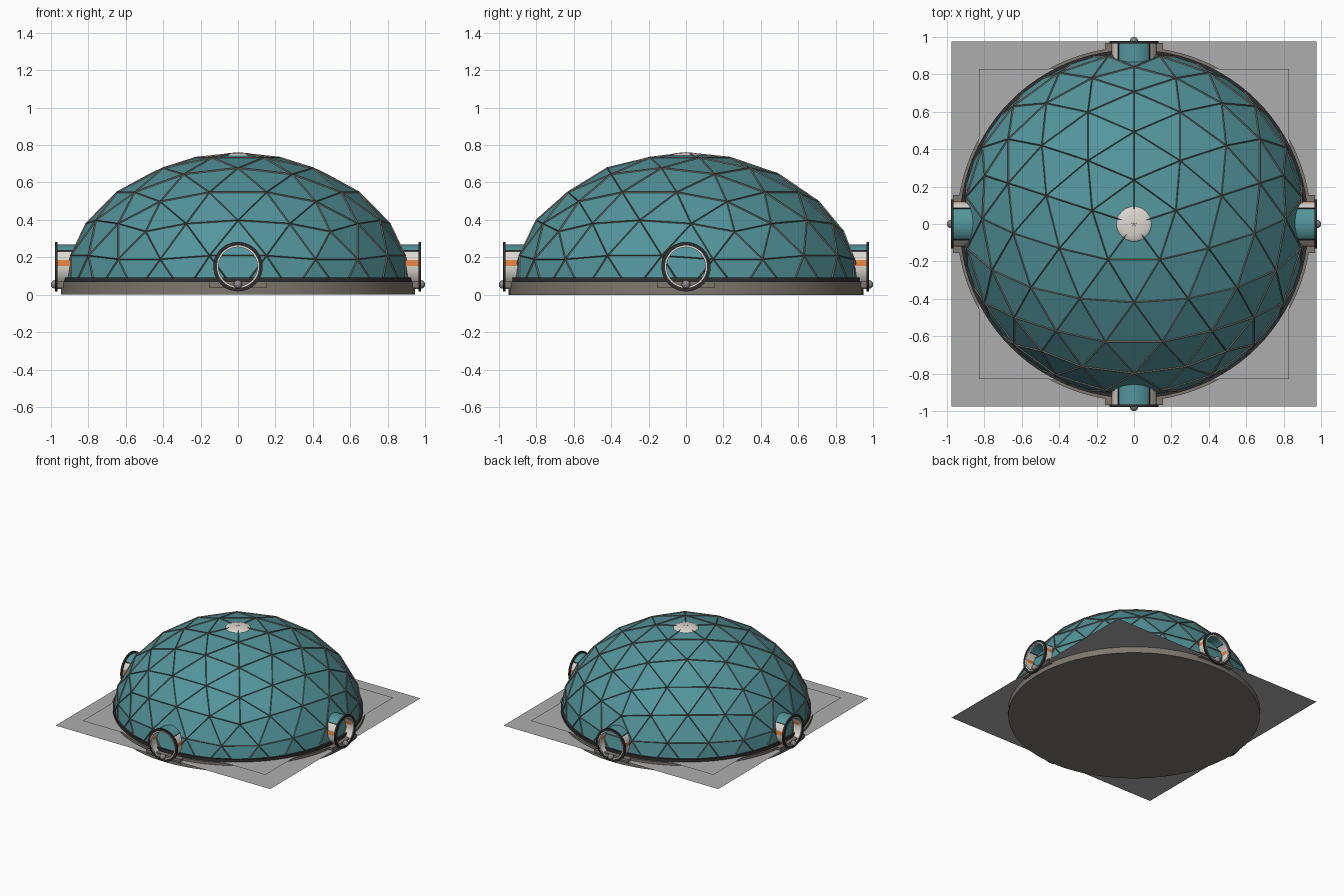
import bpy, bmesh, math
from mathutils import Matrix, Vector

if "Cube" in bpy.data.objects:
    bpy.data.objects.remove(bpy.data.objects["Cube"])


def mat(name, r, g, b):
    m = bpy.data.materials.new(name)
    m.diffuse_color = (r, g, b, 1)
    m.use_nodes = True
    m.node_tree.nodes["Principled BSDF"].inputs["Base Color"].default_value = m.diffuse_color
    return m


TEAL = mat("teal_panel", 0.085, 0.30, 0.33)
STRUT = mat("strut_metal", 0.19, 0.165, 0.14)
STONE = mat("base_stone", 0.21, 0.185, 0.16)
DARK = mat("dark_trim", 0.03, 0.03, 0.032)
WHITE = mat("off_white", 0.72, 0.69, 0.63)
ORANGE = mat("orange_stripe", 0.75, 0.22, 0.05)
GROUND = mat("ground_grey", 0.42, 0.42, 0.42)
STEEL = mat("steel", 0.25, 0.25, 0.25)


def finish(bm, name, material, smooth=False):
    me = bpy.data.meshes.new(name)
    bm.to_mesh(me)
    bm.free()
    ob = bpy.data.objects.new(name, me)
    bpy.context.collection.objects.link(ob)
    me.materials.append(material)
    if smooth:
        bpy.ops.object.select_all(action='DESELECT')
        ob.select_set(True)
        bpy.context.view_layer.objects.active = ob
        bpy.ops.object.shade_smooth_by_angle(angle=math.radians(35))
    return ob


def four_sides(bm):
    """Repeat a front (-y) part on all four sides."""
    geom = bm.verts[:] + bm.edges[:] + bm.faces[:]
    for k in (1, 2, 3):
        new = bmesh.ops.duplicate(bm, geom=geom)["geom"]
        verts = [v for v in new if isinstance(v, bmesh.types.BMVert)]
        bmesh.ops.rotate(bm, verts=verts, cent=(0, 0, 0),
                         matrix=Matrix.Rotation(k * math.pi / 2, 3, 'Z'))


def add_arc(bm, r0, r1, a0, a1, y0, y1, zc=0.15):
    """Curved slab round the port axis; angles in degrees from straight up."""
    full = abs(a1 - a0) >= 360
    n = max(2, round(abs(a1 - a0) / 7.5))
    rings = []
    for i in range(n if full else n + 1):
        t = math.radians(a0 + (a1 - a0) * i / n)
        rings.append([bm.verts.new((r * math.sin(t), y, zc + r * math.cos(t)))
                      for r, y in ((r0, y0), (r1, y0), (r1, y1), (r0, y1))])
    for i in range(n):
        p, q = rings[i], rings[(i + 1) % len(rings)]
        for j in range(4):
            k = (j + 1) % 4
            bm.faces.new((p[j], p[k], q[k], q[j]))
    if not full:
        bm.faces.new(rings[0][::-1])
        bm.faces.new(rings[-1])


def port_part(name, material, slabs):
    bm = bmesh.new()
    for s in slabs:
        add_arc(bm, *s)
    four_sides(bm)
    bmesh.ops.recalc_face_normals(bm, faces=bm.faces)
    return finish(bm, name, material, True)


def cylinder(name, material, r, z0, z1):
    bm = bmesh.new()
    bmesh.ops.create_cone(bm, cap_ends=True, segments=96, radius1=r, radius2=r,
                          depth=z1 - z0,
                          matrix=Matrix.Translation((0, 0, (z0 + z1) / 2)))
    return finish(bm, name, material, True)


def square(name, half, z):
    bm = bmesh.new()
    bmesh.ops.create_grid(bm, x_segments=1, y_segments=1, size=half,
                          matrix=Matrix.Translation((0, 0, z)))
    return finish(bm, name, GROUND)


# Geodesic dome: flattened icosphere, pentagon at the apex, cut at the base
def dome(name, material):
    bm = bmesh.new()
    bmesh.ops.create_icosphere(bm, subdivisions=3, radius=1)
    bmesh.ops.rotate(bm, verts=bm.verts, cent=(0, 0, 0),
                     matrix=Matrix.Rotation(math.pi / 2, 3, 'Z'))
    bmesh.ops.scale(bm, verts=bm.verts, vec=(0.937, 0.937, 0.755))
    bmesh.ops.bisect_plane(bm, geom=bm.verts[:] + bm.edges[:] + bm.faces[:],
                           plane_co=(0, 0, 0.065), plane_no=(0, 0, 1),
                           clear_inner=True)
    return finish(bm, name, material)


dome("dome_panels", TEAL)
struts = dome("dome_struts", STRUT)
w = struts.modifiers.new("struts", 'WIREFRAME')
w.thickness = 0.013
w.use_even_offset = False
w.use_boundary = True

# Apex cap
bm = bmesh.new()
bmesh.ops.create_uvsphere(bm, u_segments=32, v_segments=16, radius=1)
bmesh.ops.scale(bm, verts=bm.verts, vec=(0.095, 0.095, 0.02))
bmesh.ops.translate(bm, verts=bm.verts, vec=(0, 0, 0.74))
finish(bm, "apex_cap", WHITE, True)

# Base, dark sill ring and ground sheets
cylinder("base", STONE, 0.947, 0, 0.07)
cylinder("sill_ring", DARK, 0.932, 0.07, 0.093)
square("ground_outer", 0.975, 0.05)
square("ground_inner", 0.83, 0.072)

# Ports: open tubes with glazed top, striped sides and a dark flange
Y0, Y1 = -0.968, -0.84
port_part("port_glazing", TEAL, [(0.108, 0.119, -45, 45, Y0, Y1)])
port_part("port_walls", WHITE,
          [(0.106, 0.12, s * a, s * b, Y0, Y1)
           for s in (-1, 1) for a, b in ((45, 73), (88, 180))])
port_part("port_stripes", ORANGE,
          [(0.106, 0.12, s * 73, s * 88, Y0, Y1) for s in (-1, 1)])
port_part("port_trims", DARK,
          [(0.105, 0.122, s * 43, s * 47, Y0, Y1) for s in (-1, 1)])
port_part("port_lining", WHITE, [(0.104, 0.114, 0, 360, -0.976, -0.96)])
port_part("port_flanges", DARK, [(0.113, 0.132, 0, 360, -0.978, -0.964)])

# Threshold plates under the ports
bm = bmesh.new()
bmesh.ops.create_cube(bm, size=1, matrix=Matrix.Translation((0, -0.942, 0.053))
                      @ Matrix.Diagonal((0.31, 0.05, 0.034, 1)))
four_sides(bm)
finish(bm, "threshold_plates", STONE)

# Round marker lamps
bm = bmesh.new()
bmesh.ops.create_uvsphere(bm, u_segments=16, v_segments=10, radius=0.023,
                          matrix=Matrix.Translation((0, -0.977, 0.055)))
four_sides(bm)
finish(bm, "marker_lamps", STEEL, True)
